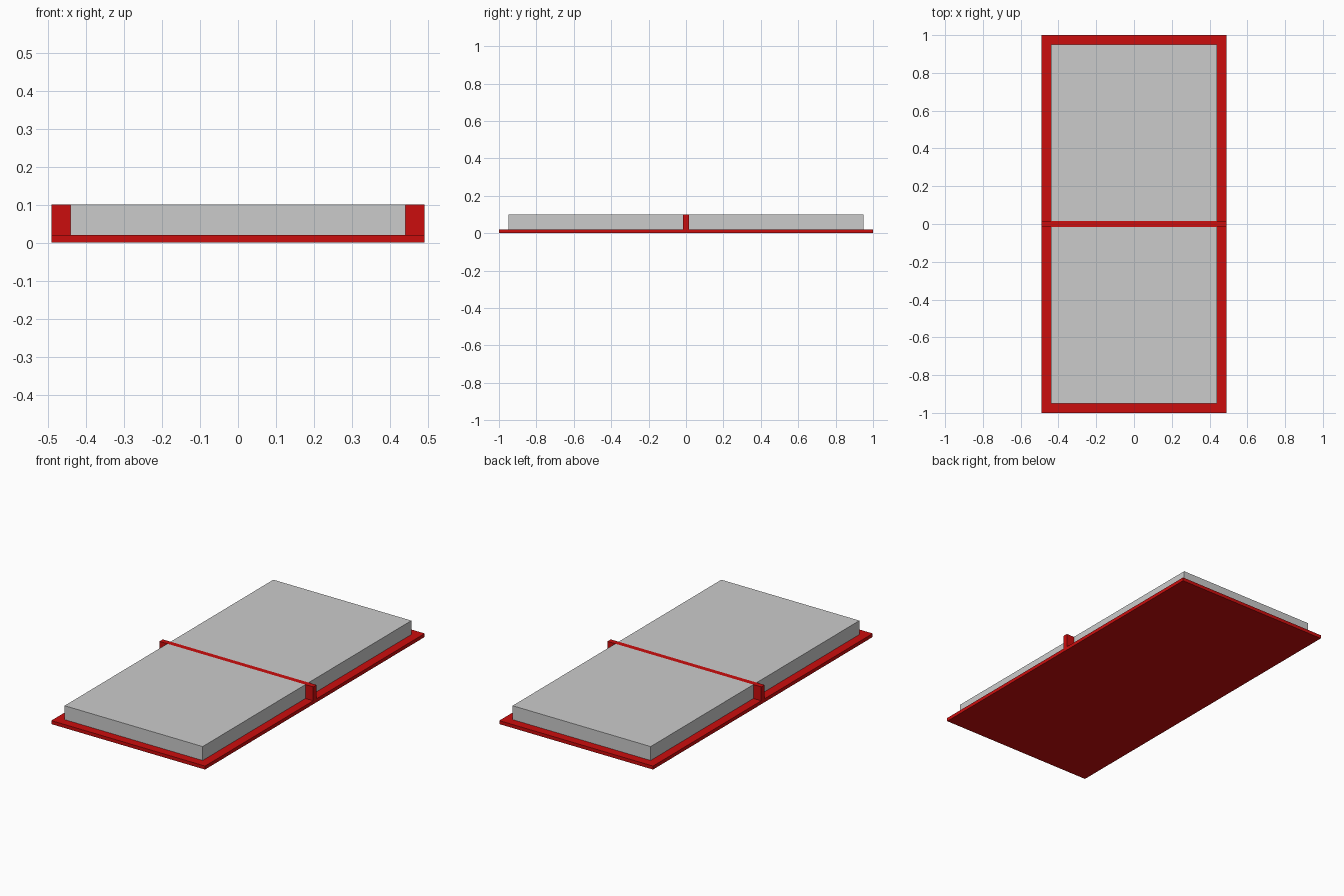
import bpy

if "Cube" in bpy.data.objects:
    bpy.data.objects.remove(bpy.data.objects["Cube"])

red = bpy.data.materials.new("red")
red.diffuse_color = (0.6, 0.004, 0.004, 1)
red.use_nodes = True
red.node_tree.nodes["Principled BSDF"].inputs["Base Color"].default_value = red.diffuse_color


def box(name, x, y, z, material=None):
    """Box from (min, max) ranges on each axis."""
    bpy.ops.mesh.primitive_cube_add(size=1)
    ob = bpy.context.object
    ob.name = name
    ob.location = [(a + b) / 2 for a, b in (x, y, z)]
    ob.scale = [b - a for a, b in (x, y, z)]
    bpy.ops.object.transform_apply(location=True, rotation=False, scale=True)
    if material:
        ob.data.materials.append(material)
    return ob


# thin red base plate
box("base_plate", (-0.49, 0.49), (-1, 1), (0, 0.02), red)

# two grey slabs, front and back
box("front_slab", (-0.44, 0.44), (-0.95, -0.015), (0.02, 0.1))
box("back_slab", (-0.44, 0.44), (0.015, 0.95), (0.02, 0.1))

# red divider between the slabs, flush with their tops
box("divider", (-0.49, 0.49), (-0.015, 0.015), (0.02, 0.1), red)
